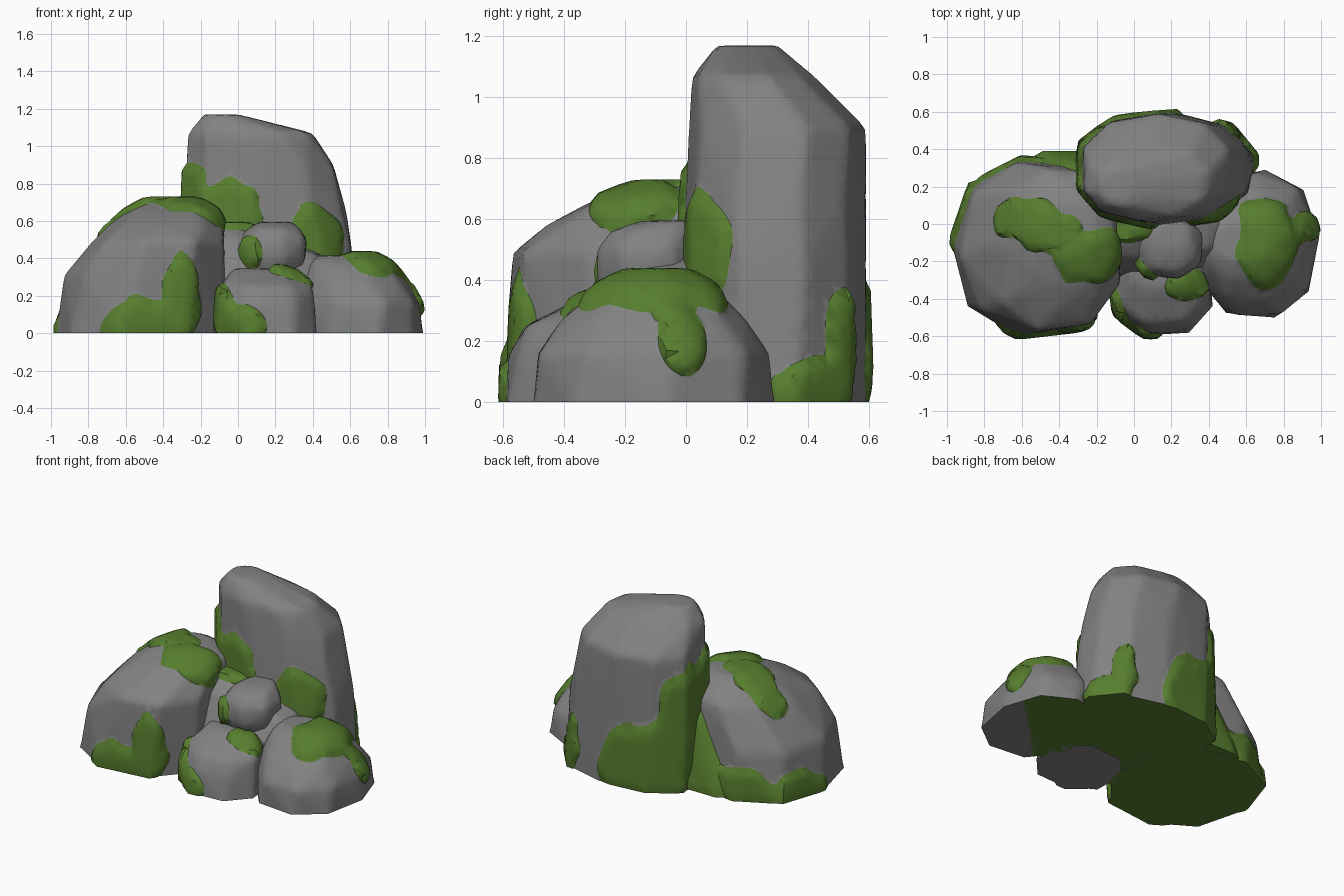
import bpy, bmesh, math
from mathutils import Vector, noise

if "Cube" in bpy.data.objects:
    bpy.data.objects.remove(bpy.data.objects["Cube"])


def material(name, rgb):
    m = bpy.data.materials.new(name)
    m.diffuse_color = (*rgb, 1)
    m.use_nodes = True
    m.node_tree.nodes["Principled BSDF"].inputs["Base Color"].default_value = m.diffuse_color
    return m


STONE = material("grey stone", (0.22, 0.225, 0.22))
MOSS = material("green moss", (0.095, 0.21, 0.028))


def moss_field(p, patches):
    """Positive inside any of the ellipsoid patches, with a wobbly border."""
    best = -9
    for cx, cy, cz, rx, ry, rz in patches:
        d = math.sqrt(((p.x - cx) / rx) ** 2 + ((p.y - cy) / ry) ** 2 + ((p.z - cz) / rz) ** 2)
        best = max(best, 1 - d)
    return best + 0.28 * noise.noise(p * 8) + 0.013


def outline(sides, turn):
    """Rounded polygon scaled to fill the square from -1 to 1."""
    pts = []
    for i in range(sides):
        a = 2 * math.pi * (i + turn) / sides
        pts.append([math.copysign(abs(v) ** 0.88, v) for v in (math.cos(a), math.sin(a))])
    for k in (0, 1):
        lo, hi = min(p[k] for p in pts), max(p[k] for p in pts)
        for p in pts:
            p[k] = (p[k] - lo) / (hi - lo) * 2 - 1
    return pts


def rock(name, rings, patches, sides=9, turn=0.2, mossy_base=lambda p: False):
    """Hull around stacked rings (z, x0, x1, y0, y1), softened, with raised moss."""
    bm = bmesh.new()
    for k, (z, x0, x1, y0, y1) in enumerate(rings):
        for c, s in outline(sides, turn + 0.17 * (k % 2)):
            bm.verts.new(((x0 + x1) / 2 + c * (x1 - x0) / 2, (y0 + y1) / 2 + s * (y1 - y0) / 2, z))
    hull = bmesh.ops.convex_hull(bm, input=bm.verts[:])
    junk = {g for g in hull["geom_interior"] + hull["geom_unused"] if isinstance(g, bmesh.types.BMVert)}
    bmesh.ops.delete(bm, geom=list(junk), context='VERTS')
    # refine the facets and soften their edges
    for _ in range(5):
        long = [e for e in bm.edges if e.calc_length() > 0.06]
        if long:
            bmesh.ops.subdivide_edges(bm, edges=long, cuts=1)
            bmesh.ops.triangulate(bm, faces=bm.faces[:])
    base = rings[0][0]
    bmesh.ops.smooth_vert(bm, verts=[v for v in bm.verts if v.co.z > base + 0.01], factor=0.4,
                          use_axis_x=True, use_axis_y=True, use_axis_z=True)
    # cut the outline of the moss into the surface
    f = {v: moss_field(v.co, patches) for v in bm.verts}
    cuts = []
    for e in bm.edges[:]:
        a, b = e.verts
        if f[a] * f[b] < 0:
            t = f[a] / (f[a] - f[b])
            _, nv = bmesh.utils.edge_split(e, a, t)
            f[nv] = 0
            cuts.append(nv)
    bmesh.ops.connect_verts(bm, verts=cuts)
    bmesh.ops.triangulate(bm, faces=bm.faces[:])
    bmesh.ops.recalc_face_normals(bm, faces=bm.faces[:])
    bm.normal_update()
    for face in bm.faces:
        if all(v.co.z < base + 0.005 for v in face.verts):
            face.material_index = int(mossy_base(face.calc_center_median()))
        else:
            face.material_index = int(sum(f[v] for v in face.verts) > 0)
    # raise the moss off the stone
    move = {v: v.normal * min(0.025, f[v] * 0.14) for v in bm.verts if f[v] > 0}
    for v, d in move.items():
        v.co += d
        v.co.z = max(v.co.z, base)
    me = bpy.data.meshes.new(name)
    bm.to_mesh(me)
    bm.free()
    me.materials.append(STONE)
    me.materials.append(MOSS)
    ob = bpy.data.objects.new(name, me)
    bpy.context.collection.objects.link(ob)
    bpy.ops.object.select_all(action='DESELECT')
    ob.select_set(True)
    bpy.context.view_layer.objects.active = ob
    bpy.ops.object.shade_smooth_by_angle(angle=math.radians(40))


# tall standing stone at the back
rock("tall_rock", [
    (0, -0.31, 0.65, -0.01, 0.59), (0.44, -0.285, 0.61, -0.01, 0.588), (0.65, -0.28, 0.58, 0.0, 0.588),
    (0.90, -0.275, 0.51, 0.01, 0.59), (1.07, -0.265, 0.40, 0.02, 0.42), (1.17, -0.18, 0.0, 0.10, 0.30)],
    [(-0.28, 0.10, 0.70, 0.13, 0.22, 0.21), (-0.06, 0.0, 0.64, 0.19, 0.14, 0.20),
     (0.42, 0.04, 0.50, 0.17, 0.14, 0.20), (0.60, 0.45, 0.03, 0.14, 0.18, 0.12),
     (0.53, 0.54, 0.20, 0.10, 0.08, 0.20), (-0.06, 0.55, 0.10, 0.32, 0.28, 0.34),
     (-0.25, 0.38, 0.44, 0.18, 0.20, 0.40)],
    sides=10, turn=0.3, mossy_base=lambda p: True)

# large rounded boulder on the left
rock("left_boulder", [
    (0, -0.975, -0.08, -0.595, 0.345), (0.31, -0.93, -0.07, -0.585, 0.33), (0.49, -0.78, -0.07, -0.57, 0.31),
    (0.58, -0.69, -0.08, -0.46, 0.29), (0.65, -0.60, -0.11, -0.33, 0.22), (0.705, -0.50, -0.20, -0.17, 0.12)],
    [(-0.48, -0.58, 0.0, 0.26, 0.16, 0.20), (-0.30, -0.56, 0.20, 0.11, 0.20, 0.23),
     (-0.60, 0.03, 0.64, 0.24, 0.11, 0.20), (-0.45, -0.04, 0.69, 0.18, 0.10, 0.15),
     (-0.22, -0.17, 0.64, 0.21, 0.16, 0.18), (-0.55, 0.33, 0.03, 0.42, 0.20, 0.18),
     (-0.93, 0.08, 0.03, 0.19, 0.22, 0.16)],
    sides=9, turn=0.45, mossy_base=lambda p: True)

# low mossy ledge in the corner behind the two large rocks
rock("back_ledge", [
    (0.006, -0.66, 0.0, 0.0, 0.37), (0.12, -0.62, 0.0, 0.0, 0.355), (0.22, -0.50, 0.0, 0.0, 0.335),
    (0.50, -0.36, 0.0, 0.0, 0.315)],
    [(-0.3, 0.3, 0.1, 1.0, 1.0, 1.0)], sides=8, turn=0.5, mossy_base=lambda p: True)

# low boulder on the right
rock("right_boulder", [
    (0, 0.33, 0.99, -0.50, 0.29), (0.16, 0.34, 0.972, -0.485, 0.275), (0.27, 0.35, 0.91, -0.41, 0.20),
    (0.37, 0.37, 0.82, -0.29, 0.10), (0.415, 0.42, 0.74, -0.20, 0.02)],
    [(0.72, -0.08, 0.39, 0.18, 0.28, 0.15), (0.92, -0.01, 0.22, 0.12, 0.08, 0.17)],
    sides=9, turn=0.1, mossy_base=lambda p: p.x - p.y < 0.88)

# small stone at the front
rock("front_stone", [
    (0, -0.11, 0.42, -0.595, -0.10), (0.15, -0.12, 0.41, -0.585, -0.10), (0.25, -0.10, 0.40, -0.53, -0.10),
    (0.345, -0.03, 0.28, -0.34, -0.12)],
    [(0.30, -0.33, 0.32, 0.15, 0.09, 0.10), (-0.12, -0.48, 0.12, 0.10, 0.20, 0.17),
     (0.02, -0.57, 0.04, 0.12, 0.12, 0.10)],
    sides=8, turn=0.6)

# small stone wedged in the middle
rock("middle_stone", [
    (0.28, 0.04, 0.32, -0.24, 0.05), (0.40, -0.01, 0.36, -0.295, 0.05), (0.50, 0.0, 0.37, -0.295, 0.05),
    (0.56, 0.05, 0.33, -0.25, 0.05), (0.595, 0.11, 0.29, -0.15, 0.04)],
    [(0.05, -0.25, 0.43, 0.09, 0.14, 0.10)],
    sides=7, turn=0.4)

# filler stone in the gaps, joining the pieces
rock("core_stone", [
    (0.004, -0.30, 0.55, -0.42, 0.15), (0.30, -0.25, 0.52, -0.25, 0.15), (0.42, -0.25, 0.45, -0.20, 0.12),
    (0.50, -0.25, 0.12, -0.18, 0.10), (0.57, -0.20, 0.06, -0.08, 0.10)],
    [(-0.04, 0.0, 0.58, 0.18, 0.12, 0.08)], sides=8, turn=0.3, mossy_base=lambda p: True)
